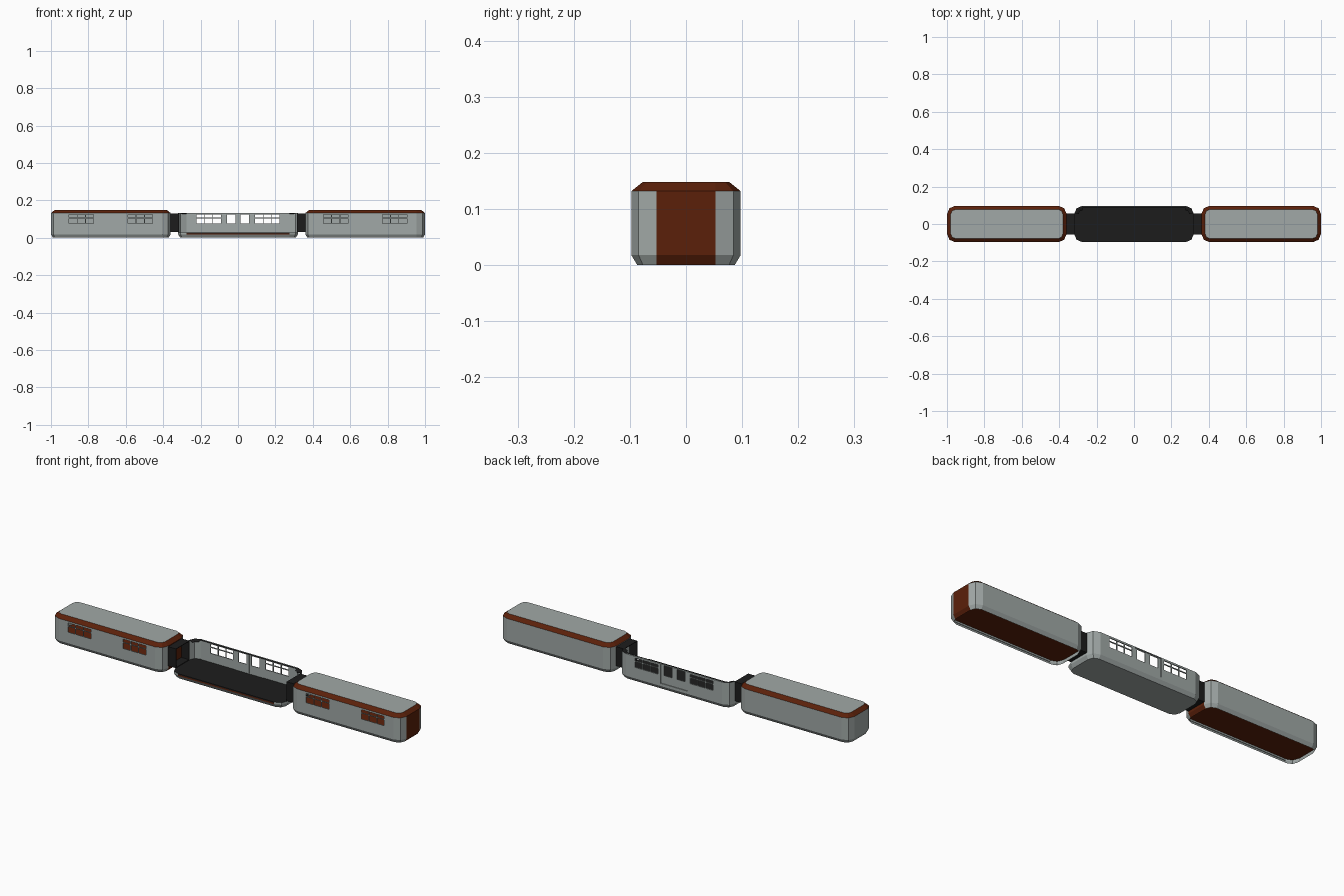
import bpy, bmesh, math

if "Cube" in bpy.data.objects:
    bpy.data.objects.remove(bpy.data.objects["Cube"])

HX, HY, R, N = 0.32, 0.0975, 0.045, 2   # car half length, half width, corner radius, corner sides
GREY, RUST, BLACK = 0, 1, 2


def material(name, rgb):
    m = bpy.data.materials.new(name)
    m.diffuse_color = (*rgb, 1)
    m.use_nodes = True
    m.node_tree.nodes["Principled BSDF"].inputs["Base Color"].default_value = m.diffuse_color
    return m


MATS = [material("grey_metal", (0.355, 0.395, 0.385)),
        material("rust_red", (0.105, 0.0145, 0.003)),
        material("black", (0.012, 0.012, 0.012))]


def finish(name, bm, x=0, solid=0, recalc=True):
    if recalc:
        bmesh.ops.recalc_face_normals(bm, faces=bm.faces)
    me = bpy.data.meshes.new(name)
    bm.to_mesh(me)
    bm.free()
    for m in MATS:
        me.materials.append(m)
    ob = bpy.data.objects.new(name, me)
    ob.location.x = x
    bpy.context.collection.objects.link(ob)
    if solid:
        mod = ob.modifiers.new("thickness", 'SOLIDIFY')
        mod.thickness = solid
        mod.offset = -1
    return ob


def ring(bm, z, inset=0):
    """Rounded rectangle; corners run back right, back left, front left, front right."""
    r, vs = R - inset, []
    for k, (sx, sy) in enumerate([(1, 1), (-1, 1), (-1, -1), (1, -1)]):
        for i in range(N + 1):
            a = math.pi / 2 * (k + i / N)
            vs.append(bm.verts.new((sx * (HX - R) + r * math.cos(a),
                                    sy * (HY - R) + r * math.sin(a), z)))
    return vs


FLAT = {N: "back", 2 * N + 1: "left", 3 * N + 2: "front", 4 * N + 3: "right"}


def band(bm, a, b, rule):
    """Join two rings; rule(side) gives a material, or None for no face."""
    n = len(a)
    for i in range(n):
        m = rule(FLAT.get(i, "back_corner" if i < 2 * N + 1 else "front_corner"))
        if m is not None:
            j = (i + 1) % n
            bm.faces.new((a[i], a[j], b[j], b[i])).material_index = m


def panel(name, x0, x1, z0, z1, y, holes, x=0, solid=0.005):
    """Upright plate facing the front with rectangular openings."""
    xs = sorted({x0, x1, *[v for h in holes for v in h[:2]]})
    zs = sorted({z0, z1, *[v for h in holes for v in h[2:]]})
    bm = bmesh.new()
    for xa, xb in zip(xs, xs[1:]):
        for za, zb in zip(zs, zs[1:]):
            cx, cz = (xa + xb) / 2, (za + zb) / 2
            if any(h[0] < cx < h[1] and h[2] < cz < h[3] for h in holes):
                continue
            bm.faces.new([bm.verts.new(p) for p in
                          ((xa, y, za), (xb, y, za), (xb, y, zb), (xa, y, zb))])
    bmesh.ops.remove_doubles(bm, verts=bm.verts, dist=1e-5)
    return finish(name, bm, x, solid, recalc=False)


def window(x0, x1):
    """Three columns of panes below a row of small transom panes."""
    w, bar, out = (x1 - x0) / 3, 0.002, []
    for i in range(3):
        for za, zb in ((0.075, 0.104), (0.108, 0.123)):
            out.append((x0 + i * w + bar, x0 + (i + 1) * w - bar, za, zb))
    return out


WINDOWS = window(-0.225, -0.09) + window(0.09, 0.225)

# End cars: shell open underneath, rust roof edge and right end panel
for side, x in (("left", -0.68), ("right", 0.68)):
    bm = bmesh.new()
    rs = [ring(bm, z, i) for z, i in
          ((0, 0.011), (0.018, 0), (0.132, 0), (0.148, 0.02))]
    end = lambda s: RUST if s == "right" else GREY
    band(bm, rs[0], rs[1], end)
    band(bm, rs[1], rs[2], lambda s: None if s == "front" else end(s))
    band(bm, rs[2], rs[3], lambda s: RUST)
    bm.faces.new(rs[3]).material_index = GREY
    finish(side + "_car_body", bm, x)
    panel(side + "_car_window_wall", -HX + R, HX - R, 0.018, 0.132, -HY, WINDOWS, x, 0.003)
    # raised rust floor inside the shell
    bm = bmesh.new()
    bm.faces.new(ring(bm, 0.026, 0.0005)).material_index = RUST
    finish(side + "_car_floor", bm, x)

# Middle car: shallow pan with black floor
bm = bmesh.new()
rs = [ring(bm, z, i) for z, i in ((0, 0.011), (0.018, 0), (0.024, 0), (0.029, 0))]
band(bm, rs[0], rs[1], lambda s: GREY)
band(bm, rs[1], rs[2], lambda s: RUST if s == "front" else GREY)
band(bm, rs[2], rs[3], lambda s: BLACK if s == "front" else GREY)
bm.faces.new(rs[0]).material_index = GREY
bm.faces.new(rs[3]).material_index = BLACK
finish("middle_car_floor_pan", bm)

# Middle car: rounded back corners and black top lip
bm = bmesh.new()
low, top = ring(bm, 0.029), ring(bm, 0.132)
lip, brace = ring(bm, 0.131, 0.012), ring(bm, 0.126, 0.024)
band(bm, low, top, lambda s: GREY if s == "back_corner" else None)
band(bm, top, lip, lambda s: BLACK if s in ("back", "back_corner") else None)
band(bm, lip, brace, lambda s: BLACK if s == "back_corner" else None)
bmesh.ops.delete(bm, geom=[v for v in bm.verts if not v.link_faces], context='VERTS')
finish("middle_car_back_corners", bm)

# Middle car: back wall with windows and a doorway
panel("middle_car_back_wall", -HX + R, HX - R, 0.029, 0.132, HY - 0.005,
      WINDOWS + [(-0.076, 0.076, 0.032, 0.128)])
for side, s in (("left", -1), ("right", 1)):
    a, b = sorted((s * 0.001, s * 0.078))
    c, d = sorted((s * 0.014, s * 0.060))
    panel(side + "_door_leaf", a, b, 0.029, 0.13, HY - 0.007, [(c, d, 0.075, 0.125)], 0, 0.003)

# Connectors: open black tubes between the cars
for side, s in (("left", -1), ("right", 1)):
    bm = bmesh.new()
    loops = [[bm.verts.new((x, y, z)) for y, z in
              ((-0.055, 0.03), (0.055, 0.03), (0.055, 0.129), (-0.055, 0.129))]
             for x in (-0.024, 0.024)]
    for i in range(4):
        j = (i + 1) % 4
        bm.faces.new((loops[0][i], loops[0][j], loops[1][j], loops[1][i])).material_index = BLACK
    finish(side + "_connector", bm, s * 0.34, 0.004)
